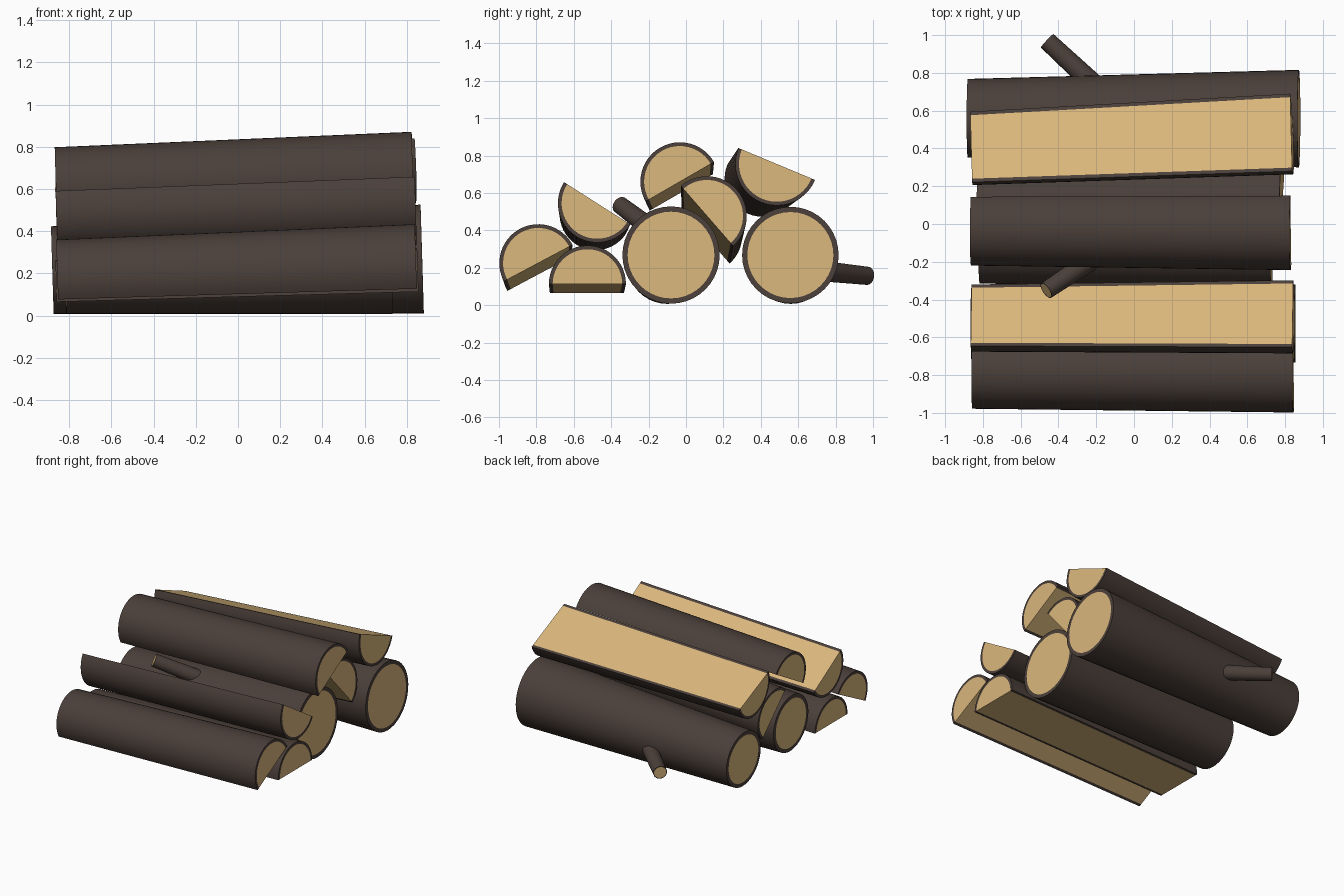
import bpy, bmesh
from math import radians, cos, sin, pi
from mathutils import Vector

if "Cube" in bpy.data.objects:
    bpy.data.objects.remove(bpy.data.objects["Cube"])


def material(name, color):
    m = bpy.data.materials.new(name)
    m.diffuse_color = color
    m.use_nodes = True
    m.node_tree.nodes["Principled BSDF"].inputs["Base Color"].default_value = m.diffuse_color
    return m


BARK = material("bark", (0.07, 0.05, 0.042, 1))
WOOD = material("wood", (0.70, 0.47, 0.20, 1))


def log(name, p0, r0, p1, r1, start=None, rim=0.028, seg=40):
    """Tapered log from p0 to p1; a start angle makes it a half log."""
    p0, p1 = Vector(p0), Vector(p1)
    d = (p1 - p0).normalized()
    u = Vector((0, 1, 0))
    u = (u - d * u.dot(d)).normalized()
    v = d.cross(u)
    full = start is None
    n = seg if full else seg // 2 + 1
    bm = bmesh.new()

    def ring(p, r):
        out = []
        for i in range(n):
            a = radians(start or 0) + 2 * pi * i / seg
            out.append(bm.verts.new(p + (u * cos(a) + v * sin(a)) * r))
        return out

    o0, i0 = ring(p0, r0), ring(p0, r0 - rim)
    o1, i1 = ring(p1, r1), ring(p1, r1 - rim)

    def face(verts, mat):
        bm.faces.new(verts).material_index = mat

    # bark side and bark rims on both ends
    for i in range(n if full else n - 1):
        j = (i + 1) % n
        face((o0[i], o0[j], o1[j], o1[i]), 0)
        face((o0[i], i0[i], i0[j], o0[j]), 0)
        face((o1[i], o1[j], i1[j], i1[i]), 0)
    # wood end grain
    face(i0[::-1], 1)
    face(i1, 1)
    # split face with bark edges
    if not full:
        for k in (0, -1):
            face((o0[k], o1[k], i1[k], i0[k]), 0)
        face((i0[0], i1[0], i1[-1], i0[-1]), 1)
    bmesh.ops.recalc_face_normals(bm, faces=bm.faces[:])
    me = bpy.data.meshes.new(name)
    bm.to_mesh(me)
    bm.free()
    me.materials.append(BARK)
    me.materials.append(WOOD)
    ob = bpy.data.objects.new(name, me)
    bpy.context.collection.objects.link(ob)
    bpy.ops.object.select_all(action='DESELECT')
    ob.select_set(True)
    bpy.context.view_layer.objects.active = ob
    bpy.ops.object.shade_smooth_by_angle(angle=radians(35))


# whole logs on the ground
log("round_log_middle", (-0.82, -0.10, 0.222), 0.215, (0.725, -0.08, 0.268), 0.26)
log("round_log_back", (-0.88, 0.56, 0.215), 0.208, (0.873, 0.558, 0.268), 0.258)

# branch stubs
log("branch_stub_middle", (-0.12, -0.12, 0.36), 0.056, (-0.465, -0.352, 0.535), 0.047, rim=0.006, seg=20)
log("branch_stub_back", (-0.17, 0.70, 0.185), 0.056, (-0.46, 0.97, 0.157), 0.049, rim=0.006, seg=20)

# split logs: left centre, radius, right centre, radius, arc start angle
HALVES = {
    "split_log_front": ((-0.855, -0.785, 0.167), 0.193, (0.845, -0.79, 0.225), 0.208, 28),
    "split_log_flat_down": ((-0.86, -0.53, 0.065), 0.198, (0.855, -0.527, 0.113), 0.206, 0),
    "split_log_front_upper": ((-0.862, -0.483, 0.487), 0.193, (0.84, -0.475, 0.545), 0.21, 147.5),
    "split_log_top": ((-0.862, -0.025, 0.603), 0.195, (0.83, -0.033, 0.66), 0.211, 30),
    "split_log_leaning": ((-0.82, 0.105, 0.37), 0.195, (0.785, 0.112, 0.477), 0.213, -49),
    "split_log_back_upper": ((-0.862, 0.408, 0.675), 0.202, (0.832, 0.485, 0.755), 0.222, 157.5),
}
for name, (p0, r0, p1, r1, start) in HALVES.items():
    log(name, p0, r0, p1, r1, start, rim=0.02, seg=48)
